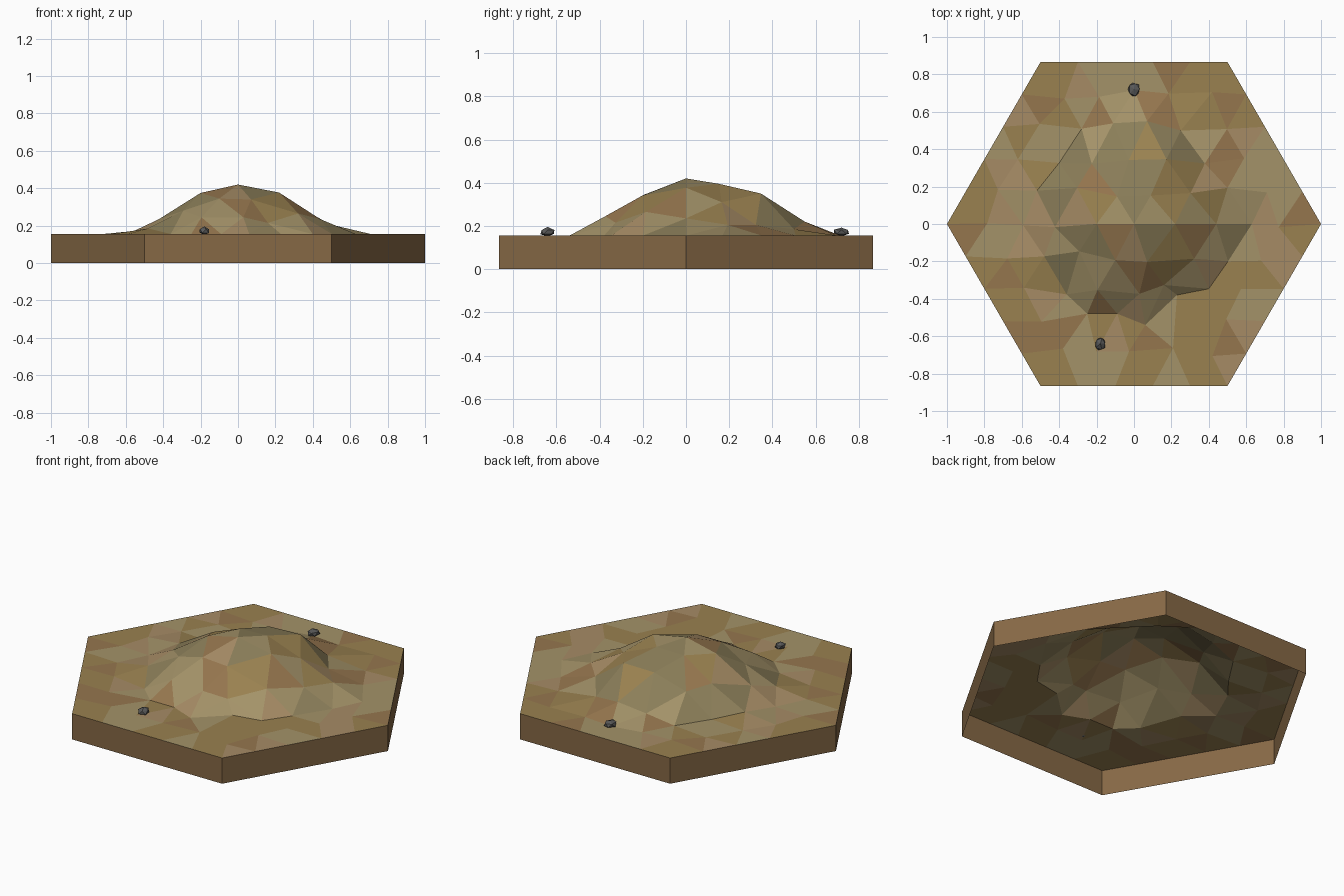
import bpy, bmesh, math, random
from mathutils import Vector

if "Cube" in bpy.data.objects:
    bpy.data.objects.remove(bpy.data.objects["Cube"])

random.seed(7)
BASE, STEP, N = 0.155, 0.2, 5


def material(name, rgb):
    m = bpy.data.materials.new(name)
    m.diffuse_color = (*rgb, 1)
    m.use_nodes = True
    m.node_tree.nodes["Principled BSDF"].inputs["Base Color"].default_value = m.diffuse_color
    return m


def make_object(name, bm, mats):
    me = bpy.data.meshes.new(name)
    bm.to_mesh(me)
    bm.free()
    for m in mats:
        me.materials.append(m)
    ob = bpy.data.objects.new(name, me)
    bpy.context.collection.objects.link(ob)
    return ob


def ring(k):
    """Points of hexagonal ring k, anticlockwise from +x."""
    if k == 0:
        return [Vector((0, 0, 0))]
    c = [Vector((math.cos(math.radians(60 * i)), math.sin(math.radians(60 * i)), 0)) * k * STEP
         for i in range(7)]
    return [c[i].lerp(c[i + 1], j / k) for i in range(6) for j in range(k)]


# Hill height above the flat ground, ring by ring
heights = {
    0: [0.265],
    1: [.222, .24, .235, .22, .19, .185],
    2: [.08, .155, .195, .19, .12, .14, .08, .125, .09, .09, .06, .11],
    3: [0, .05, .05, .03, .065, .04, 0, 0, .02, 0, .03, 0, 0, 0, 0, 0, 0, 0],
}
# Larger sideways shifts of some grid points: (ring, index) -> x, y
shifts = {
    (1, 0): (.02, 0), (1, 3): (0, 0), (1, 4): (0, -.02), (1, 5): (-.03, -.03),
    (2, 0): (.04, 0), (3, 0): (.03, 0), (3, 1): (0, .02), (3, 3): (-.05, -.02),
    (3, 4): (-.03, .03), (3, 6): (.02, -.01), (3, 7): (0, -.02), (3, 10): (.02, 0),
    (3, 11): (.04, -.03), (3, 12): (.05, .04), (3, 13): (.01, .04),
    (3, 14): (-.04, -.02), (3, 15): (-.07, .14), (2, 10): (-.04, .02), (3, 16): (0, 0),
}

palette = [
    material("sand", (.37, .29, .14)),
    material("brown_earth", (.30, .18, .076)),
    material("pale_earth", (.38, .26, .13)),
    material("ochre", (.32, .22, .08)),
    material("olive_earth", (.26, .21, .10)),
]

# Faceted ground with the hill
bm = bmesh.new()
rings = []
for k in range(N + 1):
    row = []
    for i, p in enumerate(ring(k)):
        z = heights[k][i] if k in heights else 0
        if (k, i) in shifts:
            dx, dy = shifts[k, i]
        elif 0 < k < N:
            dx, dy = random.uniform(-.03, .03), random.uniform(-.03, .03)
        else:
            dx = dy = 0
        row.append(bm.verts.new((p.x + dx, p.y + dy, BASE + z)))
    rings.append(row)

for k in range(1, N + 1):
    outer, inner = rings[k], rings[k - 1]
    for s in range(6):
        for j in range(k):
            a = outer[s * k + j]
            b = outer[(s * k + j + 1) % len(outer)]
            c = inner[(s * (k - 1) + j) % len(inner)]
            faces = [bm.faces.new((a, b, c))]
            if j < k - 1:
                d = inner[(s * (k - 1) + j + 1) % len(inner)]
                faces.append(bm.faces.new((c, b, d)))
            for f in faces:
                weights = (3, 2, 2, 3, 0) if k > 3 else (2, 1, 1, 2, 4)
                f.material_index = random.choices(range(5), weights)[0]
make_object("hill_ground", bm, palette)

# Side walls of the tile, open underneath
bm = bmesh.new()
corners = [Vector((math.cos(math.radians(60 * i)), math.sin(math.radians(60 * i)), 0))
           for i in range(6)]
low = [bm.verts.new(c) for c in corners]
high = [bm.verts.new((c.x, c.y, BASE)) for c in corners]
for i in range(6):
    j = (i + 1) % 6
    bm.faces.new((low[i], low[j], high[j], high[i]))
make_object("tile_walls", bm, [material("soil", (.24, .14, .06))])

# Small loose rocks
stone = material("stone", (.10, .10, .10))


def rock(name, loc, size):
    bm = bmesh.new()
    bmesh.ops.create_icosphere(bm, subdivisions=1, radius=1)
    for v in bm.verts:
        v.co *= random.uniform(.82, 1.1)
        v.co = Vector(v.co[i] * size[i] + loc[i] for i in range(3))
    make_object(name, bm, [stone])


rock("front_rock", (-.18, -.64, .172), (.034, .038, .022))
rock("back_rock", (0, .72, .173), (.034, .043, .022))
